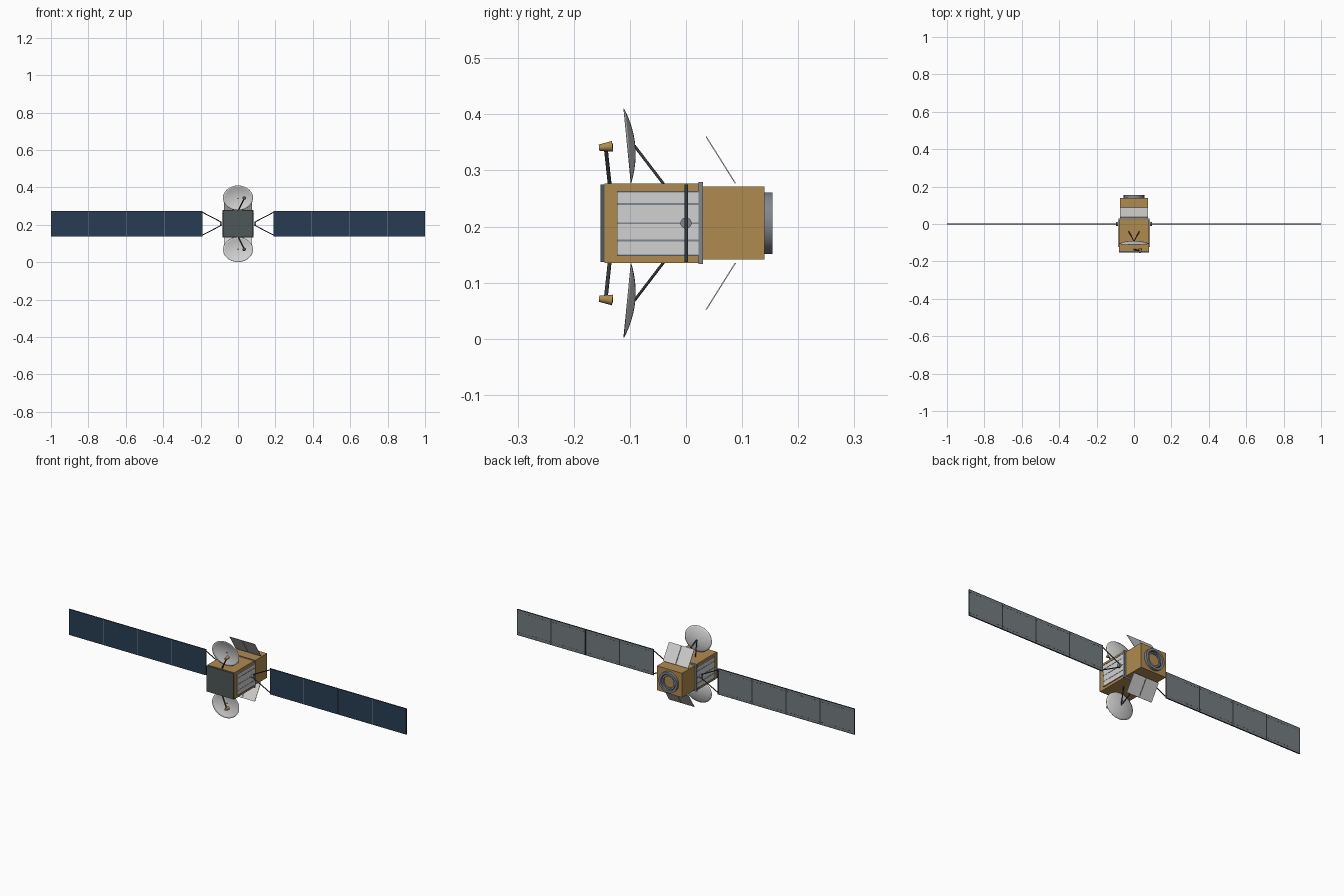
import bpy, bmesh, math
from mathutils import Vector, Matrix

if "Cube" in bpy.data.objects:
    bpy.data.objects.remove(bpy.data.objects["Cube"])

CZ = 0.206  # height of the spacecraft axis


def material(name, r, g, b):
    col = [(c / 255) ** 2.2 for c in (r, g, b)] + [1]
    m = bpy.data.materials.new(name)
    m.use_nodes = True
    m.diffuse_color = col
    bsdf = m.node_tree.nodes["Principled BSDF"]
    bsdf.inputs["Base Color"].default_value = col
    bsdf.inputs["Roughness"].default_value = 0.6
    return m


GOLD = material("gold foil", 174, 137, 80)
WHITE = material("pale grey", 208, 208, 208)
STEEL = material("steel grey", 128, 134, 141)
DARK = material("dark grey", 54, 59, 63)
PLATE = material("slate plate", 80, 88, 89)
NAVY = material("navy cells", 45, 63, 84)
BACK = material("wing back grey", 116, 123, 127)


def finish(name, bm, *mats, smooth=False):
    bmesh.ops.recalc_face_normals(bm, faces=bm.faces)
    me = bpy.data.meshes.new(name)
    bm.to_mesh(me)
    bm.free()
    for m in mats:
        me.materials.append(m)
    ob = bpy.data.objects.new(name, me)
    bpy.context.collection.objects.link(ob)
    if smooth:
        bpy.ops.object.select_all(action='DESELECT')
        ob.select_set(True)
        bpy.context.view_layer.objects.active = ob
        bpy.ops.object.shade_smooth_by_angle(angle=math.radians(40))
    return ob


def add_box(bm, x, y, z):
    """Box from three (low, high) ranges; z is measured from the axis."""
    size = [b - a for a, b in (x, y, z)]
    mid = Vector([(a + b) / 2 for a, b in (x, y, z)]) + Vector((0, 0, CZ))
    bmesh.ops.create_cube(bm, size=1, matrix=Matrix.Translation(mid) @ Matrix.Diagonal((*size, 1)))


def box(name, x, y, z, *mats):
    bm = bmesh.new()
    add_box(bm, x, y, z)
    return finish(name, bm, *mats)


def rod(name, a, b, r1, mat, r2=None, sides=12):
    """Cylinder or cone from a to b; z is measured from the axis."""
    a, b = Vector(a), Vector(b)
    d = b - a
    bm = bmesh.new()
    m = Matrix.Translation((a + b) / 2 + Vector((0, 0, CZ))) @ d.to_track_quat('Z', 'Y').to_matrix().to_4x4()
    bmesh.ops.create_cone(bm, cap_ends=True, segments=sides, radius1=r1,
                          radius2=r1 if r2 is None else r2, depth=d.length, matrix=m)
    return finish(name, bm, mat, smooth=True)


def ring(name, profile, mat, sides=40):
    """Closed (radius, y) profile turned about the y axis."""
    bm = bmesh.new()
    loops = []
    for i in range(sides):
        t = math.tau * i / sides
        loops.append([bm.verts.new((r * math.cos(t), y, CZ + r * math.sin(t))) for r, y in profile])
    n = len(profile)
    for i in range(sides):
        p, q = loops[i], loops[(i + 1) % sides]
        for k in range(n):
            bm.faces.new((p[k], p[(k + 1) % n], q[(k + 1) % n], q[k]))
    return finish(name, bm, mat, smooth=True)


# Main body, front plate, flange and rear module
box("main_body", (-.08, .08), (-.145, .025), (-.071, .071), GOLD)
box("front_plate", (-.08, .08), (-.152, -.145), (-.069, .069), PLATE)
box("flange", (-.084, .084), (.022, .03), (-.073, .073), STEEL)
box("rear_module", (-.075, .075), (.03, .14), (-.065, .065), GOLD)

# Stepped adapter ring on the rear
ring("adapter_ring", [(.055, .14), (.055, .154), (.043, .154), (.043, .14)], STEEL)
ring("adapter_gap", [(.043, .14), (.043, .143), (.038, .143), (.038, .14)], DARK)
ring("inner_ring", [(.038, .14), (.038, .148), (.031, .148), (.031, .14)], STEEL)


def dish_assembly(s, label):
    """Oval reflector with feed and struts; s is +1 above, -1 below."""
    bm = bmesh.new()
    tilt = math.radians(5.6)
    rings, sides = 8, 40
    hub = None
    prev = None
    for i in range(rings + 1):
        f = i / rings
        cur = []
        for k in range(sides if i else 1):
            t = math.tau * k / sides
            u, d = .0665 * f * math.sin(t), .0135 * (1 - f * f)
            cur.append(bm.verts.new((.08 * f * math.cos(t),
                                     -.1045 + d * math.cos(tilt) - u * math.sin(tilt),
                                     CZ + s * (.138 + u * math.cos(tilt) + d * math.sin(tilt)))))
        for k in range(sides if i else 0):
            j = (k + 1) % sides
            if i == 1:
                bm.faces.new((prev[0], cur[k], cur[j]))
            else:
                bm.faces.new((prev[k], cur[k], cur[j], prev[j]))
        prev = cur
    dish = finish(label + "_dish", bm, WHITE, smooth=True)
    mod = dish.modifiers.new("thickness", 'SOLIDIFY')
    mod.thickness = .0012
    mod.offset = 0
    for x, side in ((.028, "left"), (-.028, "right")):
        rod(f"{label}_dish_strut_{side}", (x, -.04, s * .07), (0, -.092, s * .138), .0025, DARK)
    rod(label + "_feed_boom", (0, -.136, s * .069), (.033, -.143, s * .134), .0035, DARK)
    rod(label + "_feed_horn", (.033, -.155, s * .1345), (.033, -.131, s * .137), .0055, GOLD, .0095, 16)
    rod(label + "_feed_mouth", (.033, -.131, s * .137), (.033, -.1305, s * .137), .006, DARK, sides=16)


def rear_flaps(s, label):
    """Pair of thin slanted radiator sheets beside the rear module."""
    start, end = Vector((0, .088, s * .071)), Vector((0, .036, s * .154))
    d = (end - start).normalized()
    n = Vector((0, d.z, -d.y)) * .001
    for x0, x1, side in ((.001, .075, "left"), (-.075, -.001, "right")):
        bm = bmesh.new()
        add_box(bm, (x0, x1), (0, 1), (-1, 1))
        for v in bm.verts:
            p = (end if v.co.y > .5 else start) + (n if v.co.z > CZ else -n)
            v.co = (v.co.x, p.y, CZ + p.z)
        finish(f"{label}_radiator_{side}", bm, WHITE)


for s, label in ((1, "upper"), (-1, "lower")):
    dish_assembly(s, label)
    rear_flaps(s, label)


def span(s, a, b):
    return tuple(sorted((s * a, s * b)))


def wing(s, label):
    """Side radiator, hub, yoke and four-panel solar wing."""
    box(label + "_side_radiator", span(s, .08, .0845), (-.123, .022), (-.058, .057), WHITE)
    bm = bmesh.new()
    for z in (-.057, -.031, 0, .034, .056):
        add_box(bm, span(s, .0845, .0855), (-.123, .022), (z - .0015, z + .0015))
    finish(label + "_radiator_ribs", bm, STEEL)

    rod(label + "_hub", (s * .08, 0, 0), (s * .095, 0, 0), .01, STEEL, sides=20)
    for k, pos in ((1, "upper"), (-1, "lower")):
        rod(f"{label}_yoke_{pos}", (s * .088, 0, k * .008), (s * .19, 0, k * .061), .0025, DARK)

    x0, w, h, t = .19, .2025, .069, .0025
    for i in range(4):
        a = x0 + i * w
        panel = box(f"{label}_solar_panel_{i + 1}", span(s, a + .001, a + w - .001), (-t, t), (-h, h),
                    DARK, NAVY, BACK)
        for f in panel.data.polygons:
            f.material_index = 1 if f.normal.y < -.5 else 2 if f.normal.y > .5 else 0

    # Hinge strips, edge rails and dashed stitching
    seams, bars, dashes = bmesh.new(), bmesh.new(), bmesh.new()
    for i in range(5):
        a = x0 + i * w
        lo, hi = max(a - .003, x0), min(a + .003, 1)
        add_box(bars, span(s, lo, hi), (-.001, t + .001), (-h, h))
        if 0 < i < 4:
            add_box(seams, span(s, a - .0012, a + .0012), (-t - .0005, 0), (-h, h))
    for k in (1, -1):
        add_box(bars, span(s, x0, 1), (0, t + .0008), span(k, h - .002, h))
        for i in range(40):
            a = x0 + (i + .25) * w / 10
            add_box(dashes, span(s, a, a + w / 20), (0, t + .0004), span(k, .054, .0555))
    finish(label + "_panel_seams", seams, STEEL)
    finish(label + "_panel_hinges", bars, DARK)
    finish(label + "_panel_stitching", dashes, DARK)


wing(1, "left")
wing(-1, "right")
